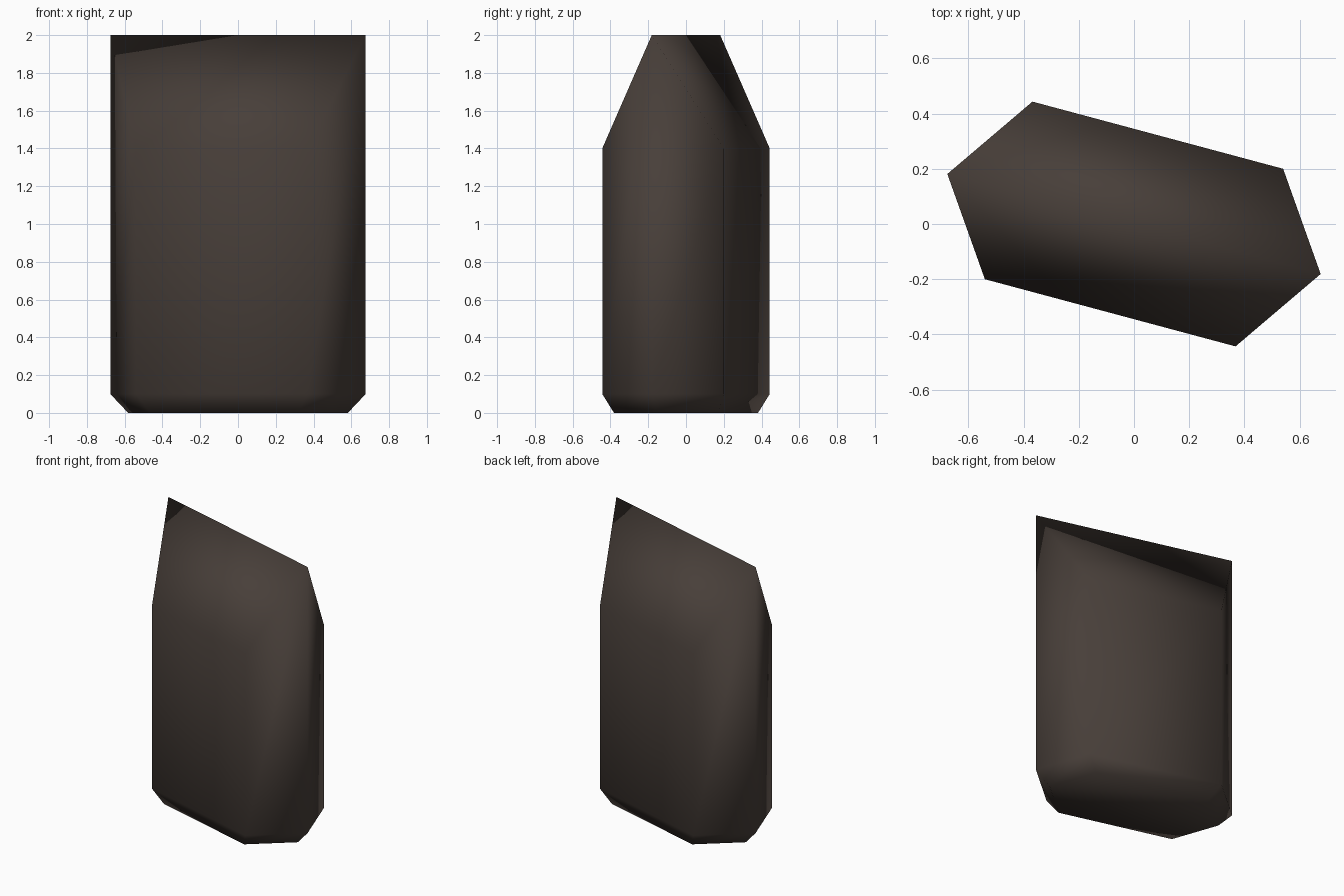
import bpy, bmesh, math
from mathutils import Matrix

if "Cube" in bpy.data.objects:
    bpy.data.objects.remove(bpy.data.objects["Cube"])

# Stone colour
mat = bpy.data.materials.new("dark brown stone")
mat.diffuse_color = (0.064, 0.049, 0.041, 1)
mat.use_nodes = True
mat.node_tree.nodes["Principled BSDF"].inputs["Base Color"].default_value = mat.diffuse_color

# Stretched hexagon outline: two pointed ends, two long sides
HEX = [(0.7, 0), (0.47, 0.333), (-0.47, 0.333), (-0.7, 0), (-0.47, -0.333), (0.47, -0.333)]

bm = bmesh.new()
base = [bm.verts.new((x * 0.86, y * 0.86, 0)) for x, y in HEX]
lower = [bm.verts.new((x, y, 0.1)) for x, y in HEX]
# Pointed ends rise to the ridge, long sides stop at the shoulder
upper = [bm.verts.new((x, y, 2.0 if y == 0 else 1.4)) for x, y in HEX]

# Chamfered foot and walls
for a, b in ((base, lower), (lower, upper)):
    for i in range(6):
        j = (i + 1) % 6
        bm.faces.new((a[i], a[j], b[j], b[i]))

# Underside and the two roof-like slopes
bm.faces.new(base[::-1])
bm.faces.new(upper[0:4])
bm.faces.new(upper[3:6] + upper[0:1])

bmesh.ops.recalc_face_normals(bm, faces=bm.faces)
bm.transform(Matrix.Rotation(math.radians(-15), 4, 'Z'))
for f in bm.faces:
    f.smooth = True

mesh = bpy.data.meshes.new("standing_stone")
bm.to_mesh(mesh)
bm.free()
mesh.materials.append(mat)
obj = bpy.data.objects.new("standing_stone", mesh)
bpy.context.collection.objects.link(obj)
